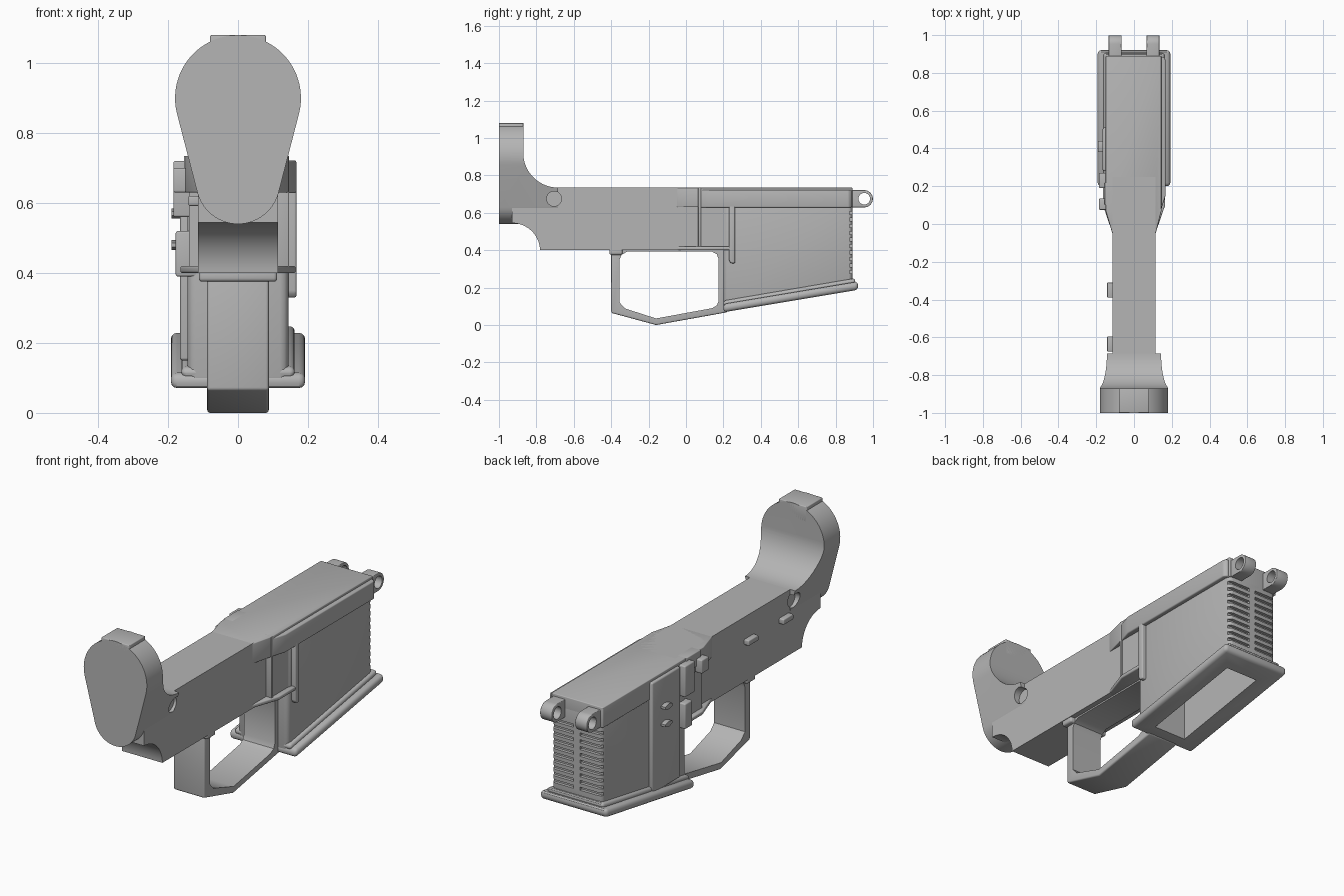
import bpy, bmesh, math

cube = bpy.data.objects.get("Cube")
if cube:
    bpy.data.objects.remove(cube, do_unlink=True)

GREY = (0.46, 0.46, 0.46, 1)
grey = bpy.data.materials.new("matte_grey")
grey.use_nodes = True
grey.diffuse_color = GREY
bsdf = grey.node_tree.nodes["Principled BSDF"]
bsdf.inputs["Base Color"].default_value = GREY
bsdf.inputs["Roughness"].default_value = 0.6


def arc(cx, cy, r, a0, a1, n=16):
    return [(cx + r * math.cos(math.radians(a0 + (a1 - a0) * i / n)),
             cy + r * math.sin(math.radians(a0 + (a1 - a0) * i / n))) for i in range(n + 1)]


def apply(obj, mod):
    bpy.ops.object.select_all(action='DESELECT')
    bpy.context.view_layer.objects.active = obj
    obj.select_set(True)
    bpy.ops.object.modifier_apply(modifier=mod.name)


def prism(name, pts, axis, a, b, bevel=0, segments=3):
    """Extrude a 2D outline along an axis from a to b."""
    place = {'X': lambda p, t: (t, p[0], p[1]),
             'Y': lambda p, t: (p[0], t, p[1]),
             'Z': lambda p, t: (p[0], p[1], t)}[axis]
    bm = bmesh.new()
    face = bm.faces.new([bm.verts.new(place(p, a)) for p in pts])
    ext = bmesh.ops.extrude_face_region(bm, geom=[face])
    move = [0, 0, 0]
    move['XYZ'.index(axis)] = b - a
    bmesh.ops.translate(bm, vec=move, verts=[v for v in ext['geom'] if isinstance(v, bmesh.types.BMVert)])
    bmesh.ops.recalc_face_normals(bm, faces=bm.faces)
    mesh = bpy.data.meshes.new(name)
    bm.to_mesh(mesh)
    bm.free()
    mesh.materials.append(grey)
    obj = bpy.data.objects.new(name, mesh)
    bpy.context.collection.objects.link(obj)
    if bevel:
        m = obj.modifiers.new("bevel", 'BEVEL')
        m.width, m.segments, m.limit_method = bevel, segments, 'ANGLE'
        apply(obj, m)
    return obj


def box(name, x, y, z, bevel=0):
    return prism(name, [(x[0], y[0]), (x[1], y[0]), (x[1], y[1]), (x[0], y[1])], 'Z', z[0], z[1], bevel)


def boolean(obj, cutter, op='DIFFERENCE', keep=False):
    m = obj.modifiers.new("cut", 'BOOLEAN')
    m.operation, m.object, m.solver = op, cutter, 'EXACT'
    apply(obj, m)
    if not keep:
        bpy.data.objects.remove(cutter, do_unlink=True)


# Rear ring: teardrop outline trimmed by a filleted side profile
teardrop = arc(0, 0.9, 0.18, -14.5, 194.5, 40) + arc(0, 0.66, 0.12, 194.5, 345.5, 28)
ring = prism("rear_ring", teardrop, 'Y', -1, -0.6)
side = [(-1.1, 0.3), (-1.1, 1.2), (-0.87, 1.2)] + arc(-0.685, 0.92, 0.185, 180, 270, 20) + [(-0.685, 0.3)]
boolean(ring, prism("side_trim", side, 'X', -0.4, 0.4), 'INTERSECT')
box("ring_top_pad", (-0.08, 0.08), (-1, -0.87), (1.0, 1.08), 0.004)

# Main body with curved underside at the rear
profile = arc(-0.93, 0.395, 0.15, 90, 2, 18) + [(-0.4, 0.4), (0.25, 0.4), (0.25, 0.735), (-0.93, 0.735)]
body = prism("main_body", profile, 'X', -0.115, 0.115)
for s in (-1, 1):
    boolean(body, prism("rear_recess", arc(-0.705, 0.675, 0.04, 0, 345, 23), 'X', s * 0.1, s * 0.2))
    boolean(ring, prism("rear_recess", arc(-0.705, 0.675, 0.04, 0, 345, 23), 'X', s * 0.1, s * 0.2))

# Finger guard loop
guard = prism("finger_guard", [(-0.4, 0.42), (-0.4, 0.065), (-0.16, 0), (0.22, 0.068), (0.22, 0.42)],
              'X', -0.088, 0.088, 0.008)
hole = [(-0.355, 0.35), (-0.345, 0.375), (-0.315, 0.392), (0.14, 0.392), (0.165, 0.378), (0.175, 0.35),
        (0.175, 0.13), (0.165, 0.105), (0.14, 0.09), (-0.16, 0.035), (-0.325, 0.088), (-0.355, 0.12)]
boolean(guard, prism("guard_opening", hole, 'X', -0.2, 0.2))
box("guard_collar", (-0.112, 0.112), (-0.41, -0.34), (0.375, 0.41), 0.01)

# Front housing, upper block and flared lip, hollowed from below
housing = prism("front_housing", [(0.2, 0.08), (0.89, 0.2), (0.89, 0.7), (0.2, 0.7)], 'X', -0.145, 0.145, 0.025)
upper = prism("upper_block", [(-0.115, -0.05), (0.115, -0.05), (0.145, 0.07), (0.145, 0.89),
                              (-0.15, 0.89), (-0.15, 0.07)], 'Z', 0.63, 0.735, 0.004)
lip = prism("flared_lip", [(0.2, 0.068), (0.92, 0.188), (0.92, 0.232), (0.2, 0.112)], 'X', -0.192, 0.192, 0.018)
lip_step = prism("lip_blend", [(0.2, 0.1), (0.905, 0.22), (0.905, 0.25), (0.2, 0.13)], 'X', -0.162, 0.162, 0.014)
cavity = box("cavity", (-0.092, 0.092), (0.27, 0.81), (-0.1, 0.61))
for part in (housing, lip, lip_step):
    boolean(part, cavity, keep=True)
bpy.data.objects.remove(cavity, do_unlink=True)

# Grip grooves on the front face
for i in range(10):
    z = 0.275 + 0.035 * i
    for s in (-1, 1):
        boolean(housing, box("groove", sorted((s * 0.018, s * 0.16)), (0.874, 0.95), (z, z + 0.016)))

# Side shoulder walls behind the housing, with tapered lower shelf
box("shoulder_panel", (-0.14, 0.14), (0.07, 0.24), (0.41, 0.66))
prism("lower_shelf", [(-0.11, -0.06), (0.11, -0.06), (0.165, 0.1), (0.165, 0.24),
                      (-0.165, 0.24), (-0.165, 0.1)], 'Z', 0.4, 0.42, 0.006)
prism("left_rail", [(0.1, 0.07), (0.142, 0.07), (0.167, 0.15), (0.167, 0.87), (0.155, 0.885), (0.1, 0.885)],
      'Z', 0.628, 0.722, 0.006)
box("left_shoulder_edge", (0.1, 0.146), (0.065, 0.08), (0.41, 0.735), 0.003)
prism("left_rib", [(0.23, 0.65), (0.23, 0.345), (0.24, 0.33), (0.262, 0.33), (0.262, 0.65)],
      'X', 0.1, 0.167, 0.006)

# Front hinge lugs
for s, name in ((-1, "right_lug"), (1, "left_lug")):
    lug = prism(name, arc(0.953, 0.675, 0.046, -90, 90, 20) + [(0.85, 0.721), (0.85, 0.629)],
                'X', s * 0.066, s * 0.134, 0.003)
    boolean(lug, prism("lug_eye", arc(0.953, 0.675, 0.031, 0, 345, 23), 'X', s * 0.05, s * 0.15))

# Right side raised strip, bumps, blocks and tabs
box("right_strip", (-0.166, -0.1), (0.28, 0.51), (0.15, 0.72), 0.008)
for z in (0.48, 0.57):
    prism("strip_bump", [(0.38, z - 0.006), (0.41, z - 0.014), (0.44, z - 0.006),
                         (0.44, z + 0.006), (0.41, z + 0.014), (0.38, z + 0.006)], 'X', -0.19, -0.15)
box("upper_catch_block", (-0.185, -0.1), (0.19, 0.27), (0.56, 0.72), 0.006)
box("small_catch_block", (-0.185, -0.1), (0.075, 0.135), (0.63, 0.7), 0.006)
box("catch_bridge", (-0.155, -0.1), (0.1, 0.22), (0.66, 0.735), 0.004)
box("lower_catch_block", (-0.178, -0.1), (0.2, 0.26), (0.39, 0.52), 0.006)
for y in (-0.35, -0.635):
    box("side_tab", (-0.142, -0.1), (y - 0.04, y + 0.04), (0.592, 0.62), 0.005)

# Smooth shading with sharp edges kept
bpy.ops.object.select_all(action='DESELECT')
for obj in bpy.context.scene.objects:
    if obj.type == 'MESH':
        obj.select_set(True)
        bpy.context.view_layer.objects.active = obj
bpy.ops.object.shade_smooth_by_angle(angle=math.radians(30))
